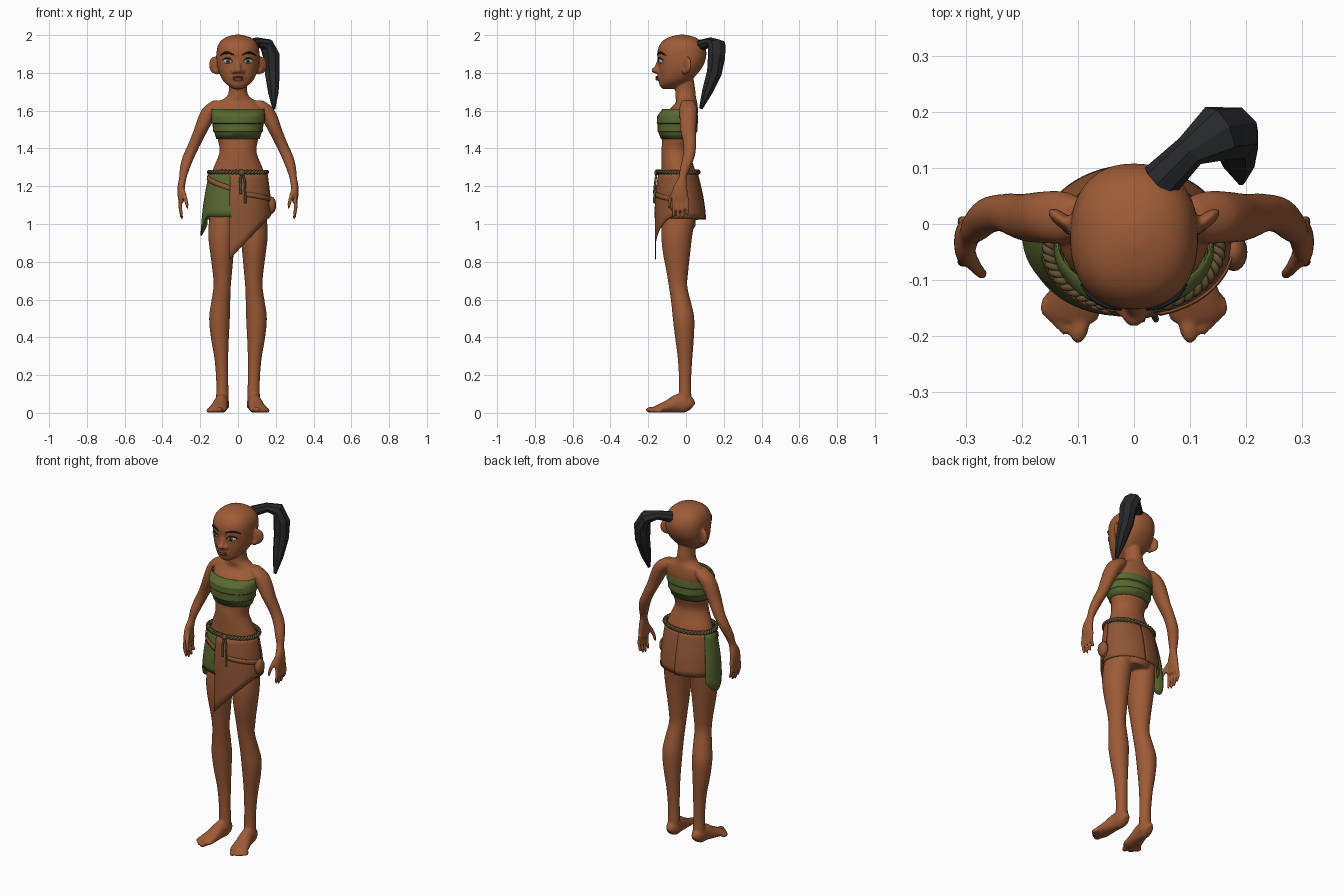
import bpy
import bmesh
from math import sin, cos, pi, radians, copysign
from mathutils import Vector, Matrix, Quaternion
from mathutils.bvhtree import BVHTree

default_cube = bpy.data.objects.get("Cube")
if default_cube:
    bpy.data.objects.remove(default_cube, do_unlink=True)


def material(name, *colour):
    mat = bpy.data.materials.new(name)
    mat.use_nodes = True
    mat.diffuse_color = (*colour, 1)
    mat.node_tree.nodes["Principled BSDF"].inputs["Base Color"].default_value = (*colour, 1)
    return mat


skin = material("brown skin", .34, .105, .038)
leather = material("leather brown", .28, .092, .035)
green = material("green cloth", .1, .14, .03)
black = material("dark hair", .02, .021, .023)
rope = material("olive rope", .12, .085, .035)
lip = material("lip brown", .23, .06, .032)
white = material("eye white", .5, .47, .4)
iris = material("green iris", .06, .1, .05)


def smooth_path(stations, steps):
    """Spline through stations of any width."""
    path, last = [], len(stations) - 1
    for i in range(last):
        quad = [stations[min(max(i + k, 0), last)] for k in (-1, 0, 1, 2)]
        for k in range(steps):
            t = k / steps
            path.append([.5 * (2*b + (c-a)*t + (2*a-5*b+4*c-d)*t*t + (3*b-a-3*c+d)*t**3)
                         for a, b, c, d in zip(*quad)])
    path.append(list(stations[last]))
    return path


def loft(bm, stations, sides=24, follow=False, power=2, steps=4, capped=True):
    """Skin elliptical rings (x, y, z, radius, radius); level, or square to the path."""
    path = smooth_path(stations, steps)
    rings, turn, before = [], Quaternion(), None
    for i, (x, y, z, a, b) in enumerate(path):
        if follow:
            ahead, behind = path[min(i + 1, len(path) - 1)], path[max(i - 1, 0)]
            tangent = (Vector(ahead[:3]) - Vector(behind[:3])).normalized()
            if before is None:
                turn = tangent.to_track_quat('Z', 'Y')
            else:
                turn = before.rotation_difference(tangent) @ turn
            before = tangent
        ring = []
        for k in range(sides):
            c, s = cos(2 * pi * k / sides), sin(2 * pi * k / sides)
            spot = Vector((a * copysign(abs(c) ** (2 / power), c),
                           b * copysign(abs(s) ** (2 / power), s), 0))
            ring.append(bm.verts.new(Vector((x, y, z)) + turn @ spot))
        rings.append(ring)
    for low, high in zip(rings, rings[1:]):
        for k in range(sides):
            n = (k + 1) % sides
            bm.faces.new((low[k], low[n], high[n], high[k]))
    if capped:
        bm.faces.new(rings[0])
        bm.faces.new(rings[-1])


def blob(bm, centre, radii, spin=0):
    bmesh.ops.create_uvsphere(bm, u_segments=20, v_segments=12, radius=1,
                              matrix=Matrix.LocRotScale(Vector(centre), Matrix.Rotation(spin, 3, 'Z'), Vector(radii)))


def finish(name, bm, mat, angle=40):
    bmesh.ops.recalc_face_normals(bm, faces=bm.faces)
    mesh = bpy.data.meshes.new(name)
    bm.to_mesh(mesh)
    bm.free()
    mesh.materials.append(mat)
    if angle:
        mesh.shade_smooth()
        mesh.set_sharp_from_angle(angle=radians(angle))
    obj = bpy.data.objects.new(name, mesh)
    bpy.context.collection.objects.link(obj)
    return obj


def thicken(obj, amount=.004):
    mod = obj.modifiers.new("thickness", 'SOLIDIFY')
    mod.thickness = amount


# Head with a fuller mouth area; its surface also places the face details
body = bmesh.new()
head = [(1.715, -.095, .025, .03), (1.735, -.085, .055, .055), (1.76, -.06, .08, .082),
        (1.8, -.04, .1, .105), (1.85, -.025, .112, .122), (1.9, -.022, .114, .13),
        (1.94, -.022, .108, .122), (1.97, -.022, .09, .1), (1.99, -.022, .06, .065), (2.002, -.022, .02, .02)]
loft(body, [(0, *ring[1:2], ring[0], *ring[2:]) for ring in head], 40, power=2.3)
blob(body, (0, -.122, 1.775), (.048, .032, .032))
face = BVHTree.FromBMesh(body)


def on_face(x, z, lift=0.0):
    hit = face.ray_cast(Vector((x, -1, z)), Vector((0, 1, 0)))[0]
    return Vector((x, hit.y - lift, z))


# Nose, nostrils and ears
loft(body, [(0, -.138, 1.875, .012, .012), (0, -.147, 1.845, .014, .014), (0, -.158, 1.81, .018, .016)], 16)
blob(body, (0, -.162, 1.814), (.021, .021, .017))
for side in (1, -1):
    blob(body, (side * .022, -.15, 1.808), (.014, .015, .012))
    blob(body, (side * .126, .005, 1.842), (.034, .013, .046), side * radians(38))
    blob(body, (side * .112, -.005, 1.812), (.018, .015, .022))

# Torso and neck
torso = [(1.02, -.025, .09, .09), (1.1, -.025, .152, .11), (1.2, -.033, .15, .1),
         (1.28, -.04, .136, .09), (1.38, -.055, .098, .076), (1.45, -.045, .108, .081),
         (1.53, -.04, .124, .093), (1.59, -.02, .134, .083), (1.64, .002, .108, .058),
         (1.675, -.002, .06, .054), (1.71, -.004, .048, .053), (1.77, -.01, .047, .05)]
loft(body, [(0, ring[1], ring[0], ring[2], ring[3]) for ring in torso], 40)

# Limbs, given for the left side and repeated on the right
arm = [(.1, .01, 1.655, .03, .03), (.13, .012, 1.62, .05, .046), (.163, .012, 1.57, .046, .046),
       (.195, .012, 1.5, .038, .042), (.232, .02, 1.42, .033, .034), (.26, .015, 1.36, .032, .032),
       (.28, -.003, 1.3, .027, .028), (.292, -.018, 1.245, .02, .022),
       (.3, -.03, 1.2, .02, .036), (.303, -.033, 1.15, .017, .043), (.3, -.032, 1.115, .013, .04)]
leg = [(.078, -.035, 1.07, .07, .09), (.085, -.048, .95, .073, .083), (.085, -.05, .85, .063, .073),
       (.083, -.046, .75, .052, .058), (.084, -.042, .67, .046, .049), (.092, -.025, .58, .051, .053),
       (.098, -.013, .5, .055, .057), (.096, -.008, .4, .048, .05), (.088, -.005, .28, .036, .038),
       (.083, -.005, .15, .032, .032), (.083, -.004, .03, .036, .036)]
foot = [(.083, .033, .03, .018, .025), (.084, .01, .045, .034, .045), (.088, -.04, .05, .037, .05),
        (.098, -.095, .034, .044, .034), (.107, -.145, .022, .05, .022), (.11, -.17, .016, .044, .015)]


def flip(stations, side):
    return [(side * x, *rest) for x, *rest in stations]


for side in (1, -1):
    loft(body, flip(arm, side))
    loft(body, flip(leg, side))
    loft(body, flip(foot, side), follow=True)
    for i in range(4):
        y, drop = -.067 + .024 * i, (.01, 0, .005, .02)[i]
        finger = [(.302, y, 1.14, .01, .01), (.306, y, 1.09, .01, .01), (.298, y + .002, 1.035 + drop, .008, .008),
                  (.296, y + .002, 1.025 + drop, .004, .004)]
        loft(body, flip(finger, side), 12)
        blob(body, (side * (.121 + .012 * i), -.178 + .012 * i, .012), (.009, .022, .012), side * radians(18))
    thumb = [(.297, -.05, 1.19, .014, .016), (.283, -.075, 1.15, .012, .013),
             (.272, -.088, 1.11, .01, .01), (.268, -.09, 1.08, .005, .006)]
    loft(body, flip(thumb, side), 12)
    blob(body, (side * .097, -.184, .016), (.017, .03, .016), side * radians(10))
for vert in body.verts:
    vert.co.z = max(vert.co.z, 0)
figure = finish("body", body, skin)
blend = figure.modifiers.new("blend", 'REMESH')
blend.mode, blend.voxel_size, blend.use_smooth_shade = 'VOXEL', .006, True
relax = figure.modifiers.new("relax", 'SMOOTH')
relax.factor, relax.iterations = .5, 4


# Eyes, brows, lashes and lips
def face_line(name, points, thick, mat):
    bm = bmesh.new()
    path = [on_face(x, z, .002) for x, z in points]
    sizes = [thick * (.35 if i in (0, len(path) - 1) else 1) for i in range(len(path))]
    loft(bm, [(*p, s, s) for p, s in zip(path, sizes)], 8, follow=True)
    finish(name, bm, mat)


for side, label in ((1, "left"), (-1, "right")):
    spot = on_face(side * .053, 1.862)
    turn = side * radians(20)
    for part, radii, lift, mat in (("eye", (.026, .01, .013), -.004, white),
                                   ("iris", (.011, .004, .011), .005, iris),
                                   ("pupil", (.006, .003, .006), .0075, black)):
        bm = bmesh.new()
        blob(bm, spot - Vector((0, lift, 0)), radii, turn)
        finish(label + "_" + part, bm, mat)
    face_line(label + "_brow", [(side * x, z) for x, z in ((.022, 1.895), (.05, 1.906), (.075, 1.905), (.094, 1.892))],
              .006, black)
    face_line(label + "_lash", [(side * x, z) for x, z in ((.028, 1.861), (.044, 1.876), (.064, 1.877), (.083, 1.866))],
              .004, black)
for label, z, radii in (("upper_lip", 1.777, (.03, .009, .006)), ("lower_lip", 1.766, (.026, .01, .007))):
    bm = bmesh.new()
    blob(bm, on_face(0, z), radii)
    finish(label, bm, lip)

# Wrapped chest band in three tiers
band = [(1.61, -.033, .139, .091), (1.57, -.045, .143, .108), (1.535, -.045, .141, .11),
        (1.53, -.045, .135, .105), (1.49, -.045, .131, .106), (1.485, -.045, .125, .101), (1.45, -.045, .115, .088)]
bm = bmesh.new()
loft(bm, [(0, ring[1], ring[0], ring[2], ring[3]) for ring in band], 32, steps=1, capped=False)
thicken(finish("chest_band", bm, green, 25))


# Skirt panels hang on a flared hip shape; angles run from the left, by the back
def drape(name, start, end, top, hem, mat, lift=0.0, flare=0.0, columns=24, rows=8):
    bm, grid = bmesh.new(), []
    for i in range(columns + 1):
        a = radians(start + (end - start) * i / columns)
        column = []
        for k in range(rows + 1):
            z = top(a) + (hem(a) - top(a)) * k / rows
            t = (1.28 - z) * 4
            s = sin(min(t, 1) * pi / 2)
            out = lift + flare * t * abs(cos(a))
            column.append(bm.verts.new(((.147 + .02 * s + out) * cos(a),
                                        -.04 + .013 * min(t, 1) + (.097 + .033 * s + out) * sin(a), z)))
        grid.append(column)
    for left, right in zip(grid, grid[1:]):
        for k in range(rows):
            bm.faces.new((left[k], left[k + 1], right[k + 1], right[k]))
    thicken(finish(name, bm, mat))


def waist(a):
    return 1.275


drape("back_skirt_left", -25, 89, waist, lambda a: 1.03, leather)
drape("back_skirt_right", 89, 170, waist, lambda a: 1.025, leather, .003)
drape("green_panel", 150, 262, waist, lambda a: 1.038 - .1 * max(0, sin((a - radians(140)) * 2.7)) * (a < radians(207)),
      green, .005, .02)
drape("front_flap", 255, 362, waist, lambda a: .81 + (.165 * cos(a) + .043) * 1.15, leather, .008, .004)
drape("right_strap", 190, 256, lambda a: 1.262 - (a - radians(190)) * .05,
      lambda a: 1.235 - (a - radians(190)) * .05, leather, .014, .01, rows=2)
drape("left_strap", 285, 365, lambda a: 1.17 - (a - radians(285)) * .025,
      lambda a: 1.145 - (a - radians(285)) * .025, leather, .013, .006, rows=2)
bm = bmesh.new()
blob(bm, (.178, -.05, 1.1), (.024, .034, .045))
finish("hip_pouch", bm, leather)


# Twisted rope belt with a knot and hanging ends
def cord(name, points, thick, closed=False):
    curve = bpy.data.curves.new(name, 'CURVE')
    curve.dimensions, curve.bevel_depth, curve.bevel_resolution = '3D', thick, 1
    curve.use_fill_caps = True
    line = curve.splines.new('POLY')
    line.points.add(len(points) - 1)
    for target, p in zip(line.points, points):
        target.co = (*p, 1)
    line.use_cyclic_u = closed
    curve.materials.append(rope)
    bpy.context.collection.objects.link(bpy.data.objects.new(name, curve))


for strand in range(2):
    loop = []
    for i in range(240):
        a = 2 * pi * i / 240
        twist = a * 24 + strand * pi
        out = .006 * cos(twist)
        loop.append(((.152 + out) * cos(a), -.042 + (.107 + out) * sin(a), 1.275 + .006 * sin(twist)))
    cord("belt_strand", loop, .007, True)
for x, low in ((.012, 1.16), (.036, 1.11)):
    cord("belt_end", [(.02, -.155, 1.275), (x, -.162, 1.23), (x + .003, -.17, low)], .006)
bm = bmesh.new()
blob(bm, (.02, -.156, 1.272), (.017, .012, .016))
finish("belt_knot", bm, rope)

# Faceted ponytail at the back left of the crown
bm = bmesh.new()
loft(bm, [(.045, .075, 1.945, .036, .03), (.1, .13, 1.962, .03, .026), (.15, .162, 1.95, .052, .036),
          (.177, .162, 1.89, .05, .046), (.182, .15, 1.8, .043, .042), (.187, .112, 1.7, .03, .03),
          (.19, .078, 1.61, .01, .008)], 8, follow=True, steps=1)
finish("ponytail", bm, black, 0)
